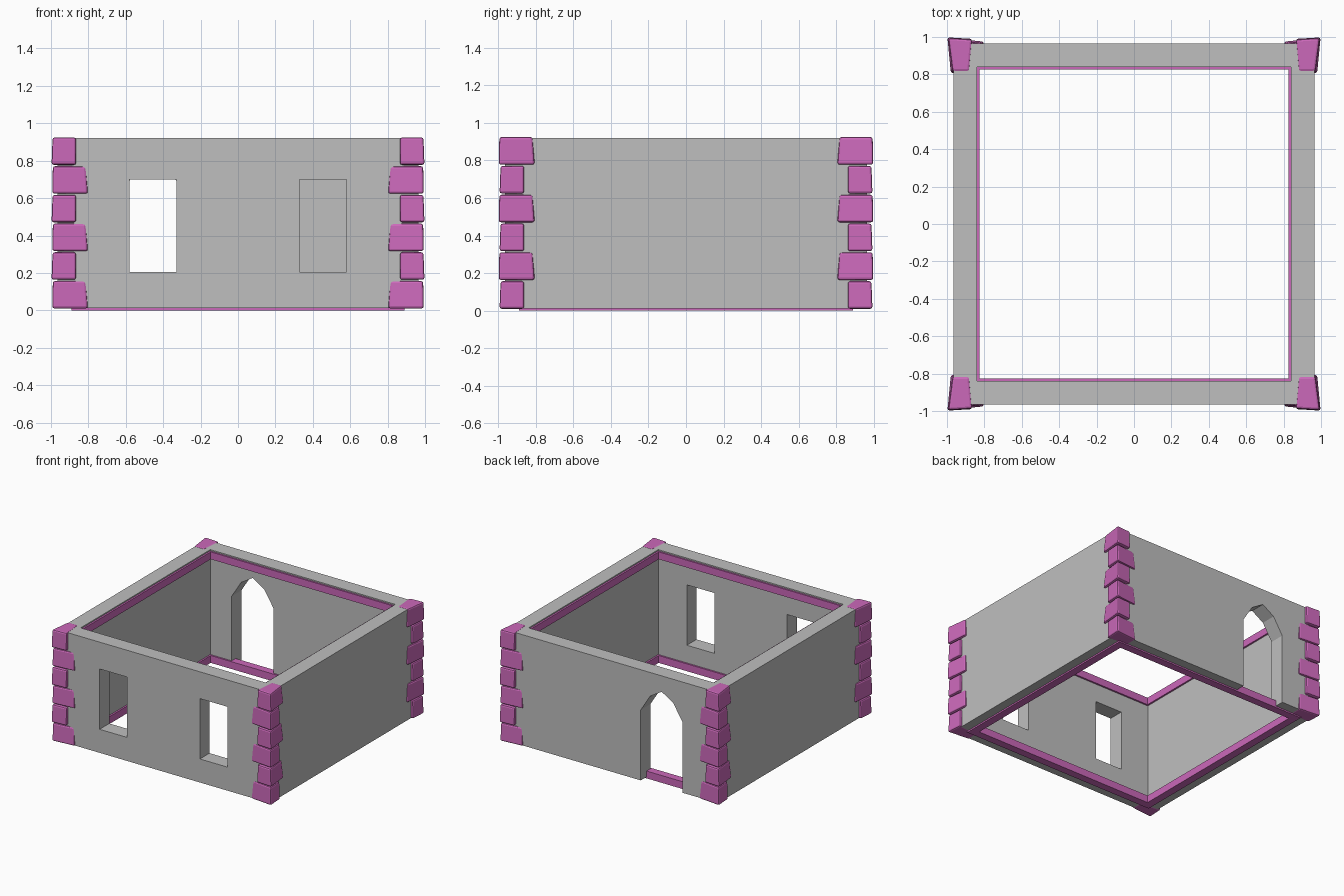
import bpy
import bmesh
from mathutils import Vector

cube = bpy.data.objects.get("Cube")
if cube:
    bpy.data.objects.remove(cube, do_unlink=True)


def make_material(name, rgb):
    mat = bpy.data.materials.new(name)
    mat.use_nodes = True
    mat.diffuse_color = (*rgb, 1)
    mat.node_tree.nodes["Principled BSDF"].inputs["Base Color"].default_value = (*rgb, 1)
    return mat


GRAY = make_material("gray plaster", (0.52, 0.52, 0.52))
PINK = make_material("pink stone", (0.60, 0.14, 0.49))


def finish(bm, name, mat):
    bmesh.ops.recalc_face_normals(bm, faces=bm.faces)
    mesh = bpy.data.meshes.new(name)
    bm.to_mesh(mesh)
    bm.free()
    mesh.materials.append(mat)
    obj = bpy.data.objects.new(name, mesh)
    bpy.context.scene.collection.objects.link(obj)
    return obj


def prism(name, profile, depth, mat):
    """Extrude a closed planar outline along the depth vector."""
    bm = bmesh.new()
    face = bm.faces.new([bm.verts.new(p) for p in profile])
    top = bmesh.ops.extrude_face_region(bm, geom=[face])["geom"]
    verts = [v for v in top if isinstance(v, bmesh.types.BMVert)]
    bmesh.ops.translate(bm, verts=verts, vec=Vector(depth))
    return finish(bm, name, mat)


def square(r, z):
    return [(-r, -r, z), (r, -r, z), (r, r, z), (-r, r, z)]


def cut(target, cutter):
    cutter.hide_render = True
    mod = target.modifiers.new("opening", "BOOLEAN")
    mod.operation = "DIFFERENCE"
    mod.solver = "EXACT"
    mod.object = cutter
    bpy.context.view_layer.objects.active = target
    bpy.ops.object.modifier_apply(modifier=mod.name)
    bpy.data.objects.remove(cutter, do_unlink=True)


# Walls with two front windows and a pointed back doorway
OUTER, INNER, BOTTOM, TOP = 0.965, 0.84, 0.012, 0.92
walls = prism("walls", square(OUTER, BOTTOM), (0, 0, TOP - BOTTOM), GRAY)
cut(walls, prism("room_cutter", square(INNER, -0.5), (0, 0, 2), GRAY))

for side in (-1, 1):
    x0, x1 = side * 0.455 - 0.125, side * 0.455 + 0.125
    window = [(x0, -1.1, 0.205), (x1, -1.1, 0.205), (x1, -1.1, 0.70), (x0, -1.1, 0.70)]
    cut(walls, prism("window_cutter", window, (0, 0.4, 0), GRAY))

arch = [(-0.19, -0.2), (0.19, -0.2), (0.19, 0.59), (0.105, 0.725),
        (0, 0.79), (-0.105, 0.725), (-0.19, 0.59)]
door = [(x - 0.455, 0.7, z) for x, z in arch]
cut(walls, prism("door_cutter", door, (0, 0.4, 0), GRAY))


# Floor and ceiling trim running round the inside of the walls
def trim(name, outer, z0, z1):
    ring = prism(name, square(outer, z0), (0, 0, z1 - z0), PINK)
    cut(ring, prism("trim_cutter", square(0.826, -0.5), (0, 0, 2), PINK))


trim("floor_trim", 0.89, 0.0, 0.06)
trim("ceiling_trim", 0.86, 0.85, 0.91)


# Corner stones: tapered blocks whose long side alternates between the walls
def corner_stone(name, sx, sy, z0, z1, along_x):
    bm = bmesh.new()
    rings = []
    for z, flare in ((z0, 0.0), (z1, 0.01)):
        plan = [(0.806 + flare, 0.88), (0.99 - flare / 3, 0.865),
                (0.998 - flare / 3, 0.998 - flare / 2), (0.806 + flare, 0.98 - flare)]
        ring = []
        for u, v in plan:
            if along_x:
                u, v = u - 0.004, v - 0.004
            x, y = (u, v) if along_x else (v, u)
            ring.append(bm.verts.new((sx * x, sy * y, z)))
        rings.append(ring)
    low, high = rings
    bm.faces.new(low)
    bm.faces.new(high)
    for i in range(4):
        j = (i + 1) % 4
        bm.faces.new((low[i], low[j], high[j], high[i]))
    bmesh.ops.recalc_face_normals(bm, faces=bm.faces)
    bmesh.ops.bevel(bm, geom=list(bm.edges), offset=0.012, segments=2,
                    profile=0.5, affect="EDGES")
    finish(bm, name, PINK)


ROWS, STEP = 6, 0.1535
for sy, depth_name in ((-1, "front"), (1, "back")):
    for sx, side_name in ((-1, "right"), (1, "left")):
        for row in range(ROWS):
            z = 0.01 + row * STEP
            corner_stone(f"{depth_name}_{side_name}_corner_stone_{row + 1}",
                         sx, sy, z, z + 0.147, row % 2 == 0)
